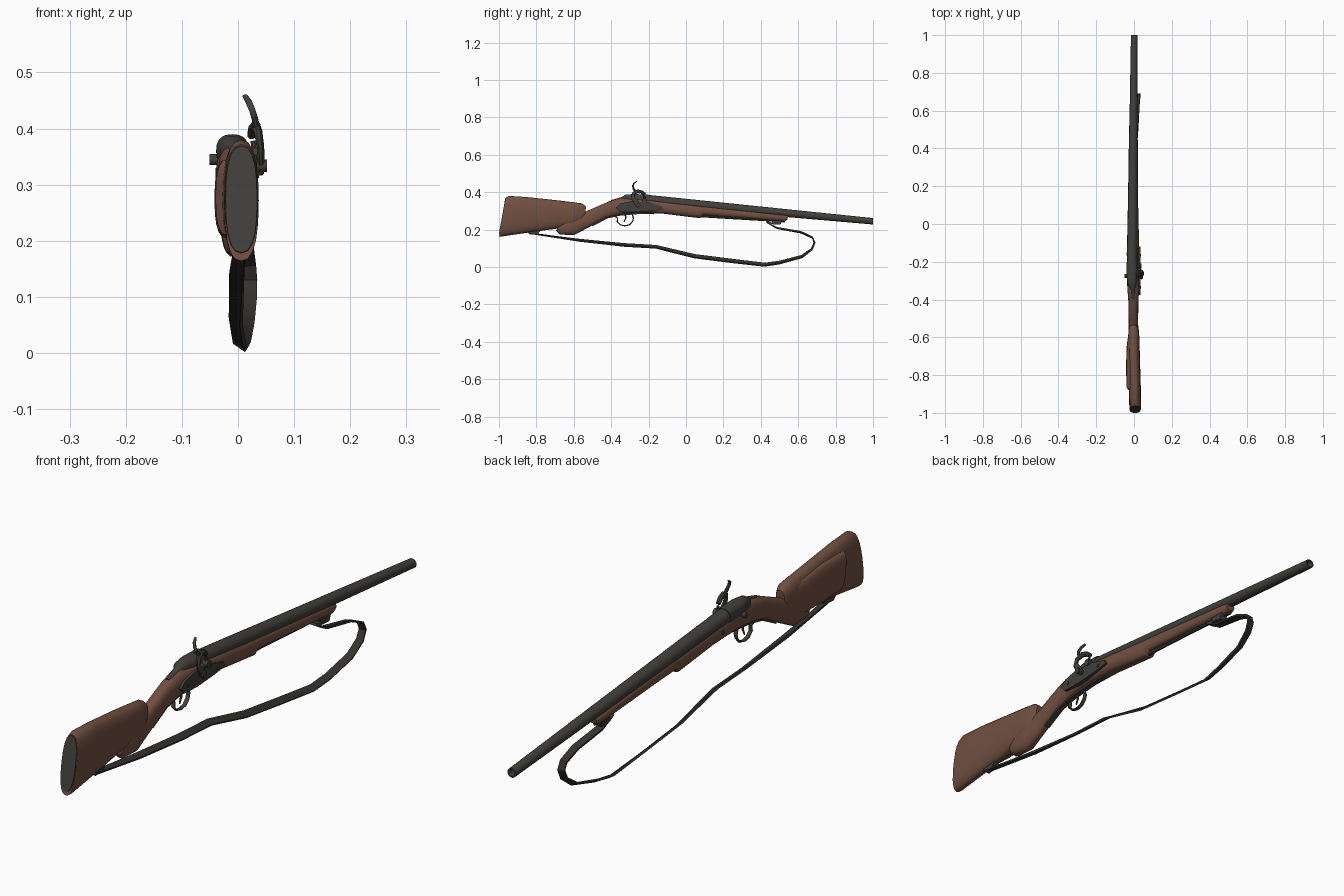
import bpy, bmesh, math
from mathutils import Vector, Matrix


def material(name, rgb):
    m = bpy.data.materials.new(name)
    m.diffuse_color = (*rgb, 1)
    return m


WOOD = material("walnut brown", (0.165, 0.08, 0.052))
METAL = material("dark iron", (0.053, 0.050, 0.043))
LEATHER = material("dark strap", (0.036, 0.033, 0.028))


def loft(name, rings, mat, angle=40):
    """Bridge equal-sized rings of points and cap both ends."""
    bm = bmesh.new()
    vs = [[bm.verts.new(p) for p in r] for r in rings]
    n = len(rings[0])
    for a, b in zip(vs, vs[1:]):
        for i in range(n):
            j = (i + 1) % n
            bm.faces.new((a[i], a[j], b[j], b[i]))
    bm.faces.new(vs[0][::-1])
    bm.faces.new(vs[-1])
    bmesh.ops.recalc_face_normals(bm, faces=bm.faces)
    me = bpy.data.meshes.new(name)
    bm.to_mesh(me)
    bm.free()
    me.materials.append(mat)
    ob = bpy.data.objects.new(name, me)
    bpy.context.collection.objects.link(ob)
    bpy.ops.object.select_all(action='DESELECT')
    ob.select_set(True)
    bpy.context.view_layer.objects.active = ob
    bpy.ops.object.shade_smooth_by_angle(angle=math.radians(angle))
    return ob


def oval(yt, zt, yb, zb, xc, hw, power=0.8, n=20):
    """Rounded section whose top is at (yt, zt) and bottom at (yb, zb)."""
    ring = []
    for i in range(n):
        a = 2 * math.pi * i / n
        c, s = math.cos(a), math.sin(a)
        u = math.copysign(abs(c) ** power, c)
        v = (1 + math.copysign(abs(s) ** power, s)) / 2
        ring.append((xc + hw * u, yb + (yt - yb) * v, zb + (zt - zb) * v))
    return ring


def sweep(name, path, mat, n=8, angle=40):
    """Path points: x, y, z, half width, half thickness, twist."""
    pts = [Vector(p[:3]) for p in path]
    rings = []
    for i, p in enumerate(path):
        t = (pts[min(i + 1, len(pts) - 1)] - pts[max(i - 1, 0)]).normalized()
        side = Vector((1, 0, 0))
        side = (side - t * side.dot(t)).normalized()
        rot = Matrix.Rotation(p[5] if len(p) > 5 else 0, 3, t)
        side = rot @ side
        up = t.cross(side)
        k = math.sqrt(2) if n == 4 else 1
        rings.append([pts[i] + k * (side * p[3] * math.cos(a) + up * p[4] * math.sin(a))
                      for a in [2 * math.pi * (j + 0.5) / n for j in range(n)]])
    return loft(name, rings, mat, angle)


def plate(name, outline, x0, x1, mat):
    """Side outline (y, z) extruded in x."""
    return loft(name, [[(x, y, z) for y, z in outline] for x in (x0, x1)], mat)


def pin(name, x0, x1, y, z, r, mat=METAL):
    return plate(name, [(y + r * math.cos(i * math.pi / 6), z + r * math.sin(i * math.pi / 6))
                        for i in range(12)], x0, x1, mat)


# Butt stock with its flat iron end face
butt = loft("butt_stock", [oval(*s) for s in [
    (-0.962, 0.372, -0.999, 0.164, 0.006, 0.030),
    (-0.945, 0.380, -0.98, 0.164, 0.006, 0.031),
    (-0.85, 0.374, -0.87, 0.180, 0.004, 0.032),
    (-0.70, 0.358, -0.70, 0.204, 0.000, 0.031),
    (-0.60, 0.346, -0.61, 0.218, -0.001, 0.030),
    (-0.555, 0.340, -0.56, 0.235, -0.002, 0.027),
    (-0.535, 0.324, -0.54, 0.255, -0.003, 0.018)]], WOOD)
loft("butt_plate", [oval(*s) for s in [
    (-0.962, 0.370, -0.997, 0.178, 0.006, 0.029),
    (-0.966, 0.369, -1.0, 0.179, 0.006, 0.028)]], METAL)

# Raised cheek rest on the left of the butt
loft("cheek_rest", [oval(*s) for s in [
    (-0.885, 0.325, -0.865, 0.235, -0.016, 0.010),
    (-0.872, 0.345, -0.852, 0.210, -0.020, 0.020),
    (-0.75, 0.345, -0.75, 0.205, -0.021, 0.021),
    (-0.65, 0.335, -0.65, 0.205, -0.019, 0.020),
    (-0.55, 0.315, -0.57, 0.215, -0.012, 0.015)]], WOOD)

# Wrist, lock area and fore-end as one long piece
loft("wrist_and_forestock", [oval(*s) for s in [
    (-0.66, 0.250, -0.695, 0.195, -0.002, 0.020),
    (-0.64, 0.260, -0.675, 0.174, -0.002, 0.026),
    (-0.57, 0.282, -0.60, 0.170, -0.003, 0.027),
    (-0.51, 0.308, -0.535, 0.204, -0.003, 0.025),
    (-0.41, 0.352, -0.43, 0.261, -0.003, 0.026),
    (-0.34, 0.370, -0.35, 0.280, -0.004, 0.031),
    (-0.25, 0.366, -0.25, 0.290, -0.004, 0.035),
    (-0.12, 0.352, -0.12, 0.285, -0.005, 0.032),
    (0.075, 0.331, 0.075, 0.261, -0.005, 0.028),
    (0.092, 0.329, 0.092, 0.277, -0.005, 0.027),
    (0.34, 0.301, 0.34, 0.258, -0.004, 0.025),
    (0.53, 0.280, 0.525, 0.243, -0.003, 0.022),
    (0.547, 0.275, 0.542, 0.252, -0.003, 0.018)]], WOOD)


# Tapered barrel with hollow muzzle
def barrel_ring(y, r):
    f = (y + 0.22) / 1.22
    z = 0.360 - 0.1155 * f
    return oval(y, z + r, y, z - r, -0.010 + 0.011 * f, r, 1.0, 24)


loft("barrel", [barrel_ring(*s) for s in [
    (-0.24, 0.0275), (-0.1, 0.0265), (0.3, 0.023), (1.0, 0.0172),
    (1.0, 0.012), (0.92, 0.012)]], METAL)

# Breech plug, tapering back into the tang
loft("breech_tang", [oval(*s) for s in [
    (-0.40, 0.358, -0.40, 0.335, -0.004, 0.008),
    (-0.345, 0.374, -0.345, 0.335, -0.006, 0.013),
    (-0.322, 0.387, -0.33, 0.335, -0.010, 0.022),
    (-0.28, 0.390, -0.28, 0.330, -0.010, 0.029),
    (-0.20, 0.387, -0.20, 0.330, -0.010, 0.029)]], METAL)

# Lock plate, screws and bolster
LOCK = [(-0.375, 0.318), (-0.355, 0.296), (-0.28, 0.293), (-0.18, 0.300),
        (-0.12, 0.308), (-0.13, 0.325), (-0.20, 0.345), (-0.29, 0.352), (-0.35, 0.340)]
plate("lock_plate", LOCK, 0.018, 0.034, METAL)
pin("hammer_screw", 0.030, 0.052, -0.262, 0.334, 0.011)
pin("bolster", 0.005, 0.040, -0.222, 0.354, 0.013)
sweep("nipple", [(0.030, -0.224, 0.355, 0.006, 0.006), (0.027, -0.222, 0.378, 0.005, 0.005)], METAL)
for i, y in enumerate((-0.335, -0.165)):
    pin(f"lock_screw_{i}", 0.03, 0.037, y, 0.318, 0.006)
pin("side_screw_rear", -0.051, -0.03, -0.275, 0.345, 0.010)
pin("side_screw_front", -0.040, -0.02, -0.16, 0.322, 0.008)

# Hammer: curved neck with nose, and the tall thumb spur
sweep("hammer_neck", [
    (0.040, -0.250, 0.322, 0.007, 0.011), (0.041, -0.266, 0.345, 0.007, 0.014),
    (0.040, -0.284, 0.370, 0.007, 0.010), (0.036, -0.280, 0.393, 0.008, 0.010),
    (0.031, -0.258, 0.405, 0.009, 0.011), (0.027, -0.235, 0.400, 0.009, 0.010),
    (0.024, -0.220, 0.388, 0.008, 0.009)], METAL)
sweep("hammer_spur", [
    (0.034, -0.266, 0.397, 0.007, 0.009), (0.030, -0.280, 0.418, 0.006, 0.006),
    (0.025, -0.284, 0.434, 0.006, 0.005), (0.019, -0.278, 0.448, 0.006, 0.004),
    (0.012, -0.262, 0.459, 0.005, 0.002)], METAL)

# Trigger plate, guard and trigger
sweep("trigger_plate", [(-0.003, y, z, 0.011, 0.004) for y, z in [
    (-0.50, 0.222), (-0.42, 0.264), (-0.35, 0.279), (-0.24, 0.288), (-0.17, 0.286)]], METAL, 4)
sweep("trigger_guard", [(-0.003, y, z, 0.008, 0.0035) for y, z in [
    (-0.385, 0.272), (-0.366, 0.262), (-0.368, 0.242), (-0.352, 0.226), (-0.328, 0.220),
    (-0.302, 0.226), (-0.286, 0.243), (-0.281, 0.262), (-0.290, 0.287)]], METAL)
sweep("trigger", [(-0.003, -0.325, 0.285, 0.004, 0.005), (-0.003, -0.322, 0.262, 0.004, 0.004),
                  (-0.003, -0.332, 0.240, 0.003, 0.002)], METAL)

# Ramrod under the fore-end
sweep("ramrod", [(-0.004, 0.07, 0.273, 0.007, 0.007), (-0.003, 0.53, 0.244, 0.006, 0.006)], METAL)

# Sling mounts
plate("front_sling_mount", [(0.455, 0.25), (0.465, 0.228), (0.505, 0.226), (0.515, 0.25)],
      -0.014, 0.014, METAL)
sweep("front_sling_loop", [(0.0, 0.49, 0.236, 0.014, 0.004), (0.001, 0.455, 0.234, 0.015, 0.004),
                           (0.002, 0.43, 0.243, 0.014, 0.003)], METAL, 4)
plate("rear_sling_mount", [(-0.85, 0.19), (-0.835, 0.174), (-0.79, 0.178), (-0.775, 0.20)],
      -0.010, 0.012, METAL)

# Leather sling hanging in a long loop
sweep("sling", [
    (0.002, -0.835, 0.181, 0.011, 0.003, 0.1), (0.000, -0.72, 0.164, 0.012, 0.003, 0.2),
    (-0.002, -0.57, 0.143, 0.013, 0.004, 0.3), (-0.003, -0.33, 0.118, 0.013, 0.004, 0.5),
    (-0.003, -0.16, 0.108, 0.013, 0.004, 0.5), (-0.004, 0.045, 0.058, 0.013, 0.004, 0.7),
    (0.000, 0.25, 0.032, 0.013, 0.004, 0.7), (0.004, 0.42, 0.0125, 0.013, 0.004, 0.6),
    (0.010, 0.50, 0.024, 0.013, 0.004, 0.5), (0.016, 0.62, 0.056, 0.013, 0.004, 0.4),
    (0.020, 0.672, 0.095, 0.013, 0.004, 0.2), (0.021, 0.687, 0.130, 0.013, 0.004, 0.1),
    (0.019, 0.676, 0.158, 0.013, 0.004, 0.1), (0.015, 0.615, 0.186, 0.013, 0.004, 0.2),
    (0.008, 0.485, 0.209, 0.013, 0.004, 0.1), (0.003, 0.43, 0.240, 0.013, 0.003, 0.0)],
    LEATHER, 4, 30)
